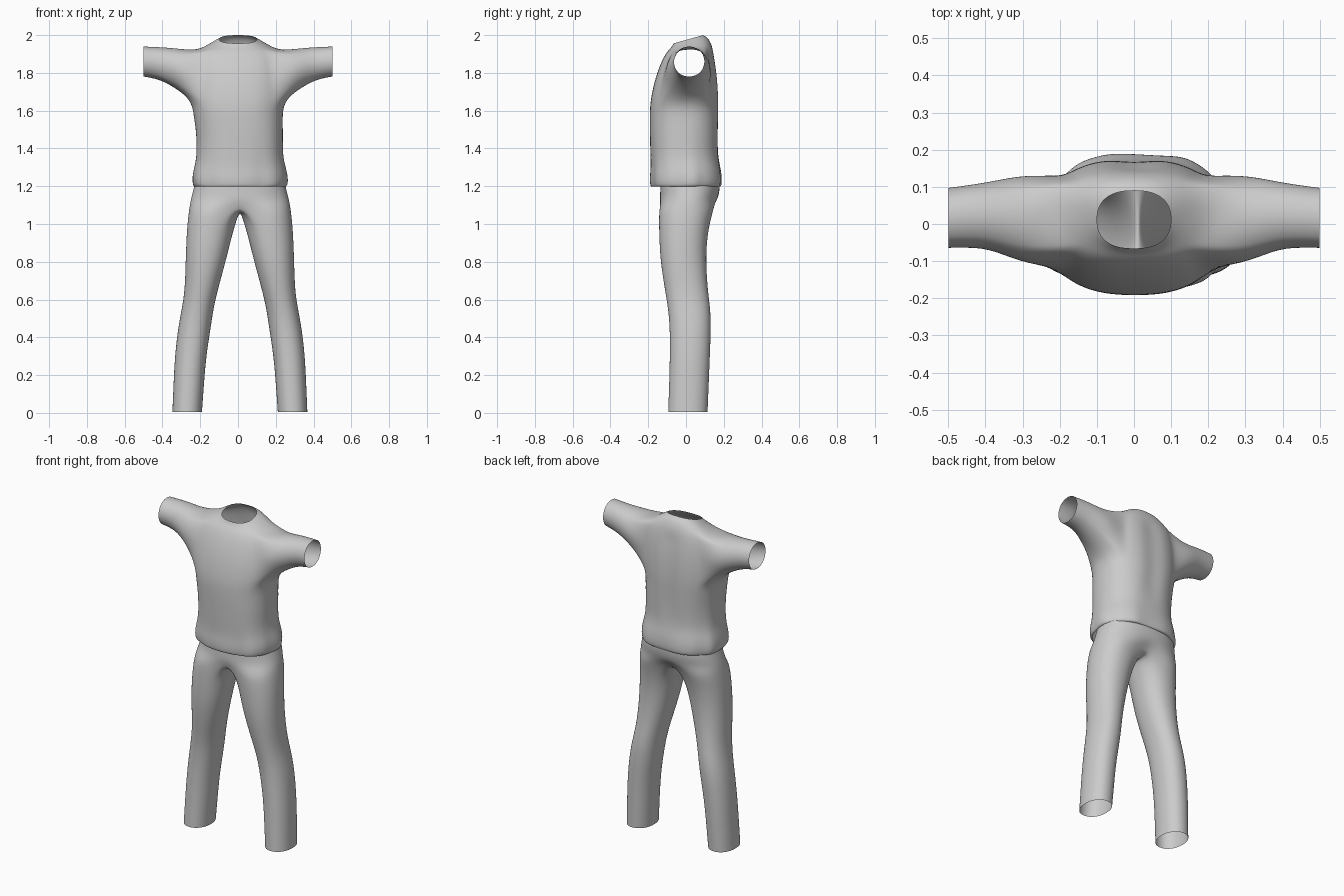
import bpy, bmesh
from math import sin, cos, pi, atan2, radians, exp, copysign

cube = bpy.data.objects.get("Cube")
if cube:
    bpy.data.objects.remove(cube, do_unlink=True)

grey = bpy.data.materials.new("plain grey cloth")
grey.use_nodes = True
GREY = (0.6, 0.6, 0.6, 1)
grey.diffuse_color = GREY
grey.node_tree.nodes["Principled BSDF"].inputs["Base Color"].default_value = GREY


def power(v, p):
    return copysign(abs(v) ** p, v)


def bridge(bm, a, b, closed=True):
    """Quads between two rows of vertices."""
    n = len(a)
    for i in range(n if closed else n - 1):
        k = (i + 1) % n
        bm.faces.new((a[i], a[k], b[k], b[i]))


def finish(name, bm, mirror=False, x=0):
    bmesh.ops.delete(bm, geom=[v for v in bm.verts if not v.link_faces], context='VERTS')
    bmesh.ops.recalc_face_normals(bm, faces=bm.faces[:])
    mesh = bpy.data.meshes.new(name)
    bm.to_mesh(mesh)
    bm.free()
    mesh.materials.append(grey)
    mesh.shade_smooth()
    ob = bpy.data.objects.new(name, mesh)
    ob.location.x = x
    bpy.context.collection.objects.link(ob)
    if mirror:
        m = ob.modifiers.new("other_side", 'MIRROR')
        m.use_clip = True
    s = ob.modifiers.new("soft_cloth", 'SUBSURF')
    s.levels = s.render_levels = 2
    return ob


# Shirt body: rings of (z, half width, front y, back y, tilt, gathering)
SIDES = 32
BODY = [
    (1.198, .238, -.180, .178, 0, .004),
    (1.20, .250, -.188, .190, 0, .008),
    (1.245, .255, -.191, .192, 0, .006),
    (1.30, .243, -.186, .184, 0, .004),
    (1.36, .228, -.188, .170, 0, .002),
    (1.48, .230, -.192, .174, 0, .001),
    (1.58, .236, -.193, .176, 0, 0),
    (1.64, .246, -.190, .177, 0, 0),
    (1.72, .250, -.176, .174, 0, 0),
    (1.80, .245, -.154, .167, 0, 0),
    (1.87, .235, -.126, .156, 0, 0),
    (1.92, .215, -.100, .143, .06, 0),
    (1.947, .160, -.082, .130, .15, 0),
    (1.966, .124, -.073, .113, .25, 0),
    (1.978, .100, -.066, .090, .28, 0),
]
LOW, HIGH, SPAN = 7, 11, 4      # armhole rows and half width in columns

bm = bmesh.new()
rings = []
for j, (z, rx, front, back, tilt, gather) in enumerate(BODY):
    yc, ry = (front + back) / 2, (back - front) / 2
    ring = []
    for i in range(SIDES):
        a = 2 * pi * i / SIDES
        fold = 1 + gather * 3 * sin(7 * a + 0.6) + gather * 2 * sin(12 * a)
        x = rx * power(cos(a), .8) * fold
        y = yc + ry * power(sin(a), .85) * fold
        # soft hollow down the middle of the back
        if sin(a) > 0 and LOW - 3 < j < HIGH:
            y -= .012 * exp(-(x / .04) ** 2)
        shift = .009 if j < LOW - 1 else 0
        ring.append(bm.verts.new((x + shift, y, z + tilt * (y - yc))))
    rings.append(ring)

for j in range(len(rings) - 1):
    for i in range(SIDES):
        beside_arm = (i + SPAN) % (SIDES // 2) < 2 * SPAN
        if LOW <= j < HIGH and beside_arm:
            continue
        k = (i + 1) % SIDES
        bm.faces.new((rings[j][i], rings[j][k], rings[j + 1][k], rings[j + 1][i]))

# Sleeves grow out of the armholes: (x, front y, back y, bottom z, top z)
SLEEVE = [
    (.29, -.114, .138, 1.692, 1.926),
    (.38, -.072, .118, 1.748, 1.935),
    (.44, -.066, .108, 1.770, 1.938),
    (.50, -.067, .100, 1.780, 1.940),
]
for centre, side in ((0, 1), (SIDES // 2, -1)):
    path = [(u, LOW) for u in range(-SPAN, SPAN)]
    path += [(SPAN, j) for j in range(LOW, HIGH)]
    path += [(u, HIGH) for u in range(SPAN, -SPAN, -1)]
    path += [(-SPAN, j) for j in range(HIGH, LOW, -1)]
    last = [rings[j][(centre + u) % SIDES] for u, j in path]
    for x, y0, y1, z0, z1 in SLEEVE:
        ring = []
        for u, j in path:
            t = atan2(2 * (j - LOW) / (HIGH - LOW) - 1, side * u / SPAN)
            ring.append(bm.verts.new((side * x, (y0 + y1) / 2 + (y1 - y0) / 2 * cos(t),
                                      (z0 + z1) / 2 + (z1 - z0) / 2 * sin(t))))
        bridge(bm, last, ring)
        last = ring
finish("shirt", bm)

# Trouser leg: rings of (z, inner x, outer x, front y, back y)
LEG = [
    (.005, .200, .358, -.095, .115),
    (.15, .190, .352, -.090, .121),
    (.30, .178, .345, -.086, .127),
    (.45, .154, .328, -.086, .133),
    (.55, .140, .308, -.095, .130),
    (.65, .117, .292, -.112, .116),
    (.80, .075, .288, -.136, .106),
    (.92, .046, .284, -.142, .112),
    (1.01, .020, .278, -.144, .128),
    (1.075, 0, .270, -.143, .146),
]
# Trouser seat and waist: half rings of (z, half width, front y, back y)
HIPS = [
    (1.125, .262, -.140, .166),
    (1.17, .250, -.137, .178),
    (1.22, .238, -.135, .180),
    (1.28, .225, -.132, .168),
]
bm = bmesh.new()
last = None
for n, (z, inner, outer, front, back) in enumerate(LEG):
    crotch = n == len(LEG) - 1
    ring = []
    for k in range(-8, 16):
        a = radians(15 * k)
        x = (inner + outer) / 2 + (outer - inner) / 2 * power(cos(a), .92)
        y = (front + back) / 2 + (back - front) / 2 * power(sin(a), .92)
        lift = 0
        if crotch and k in (-8, *range(8, 16)):
            x, lift = 0, .035 * sin(a) ** 2
        ring.append(bm.verts.new((x, y, z + lift)))
    if last:
        bridge(bm, last, ring)
    last = ring
last = last[:17]
for z, rx, front, back in HIPS:
    ring = []
    for k in range(-8, 9):
        a = radians(90 * k / 8)
        x = 0 if abs(k) == 8 else rx * power(cos(a), .85)
        ring.append(bm.verts.new((x, (front + back) / 2 + (back - front) / 2 * power(sin(a), .9), z)))
    bridge(bm, last, ring, closed=False)
    last = ring
finish("trousers", bm, mirror=True, x=.01)
